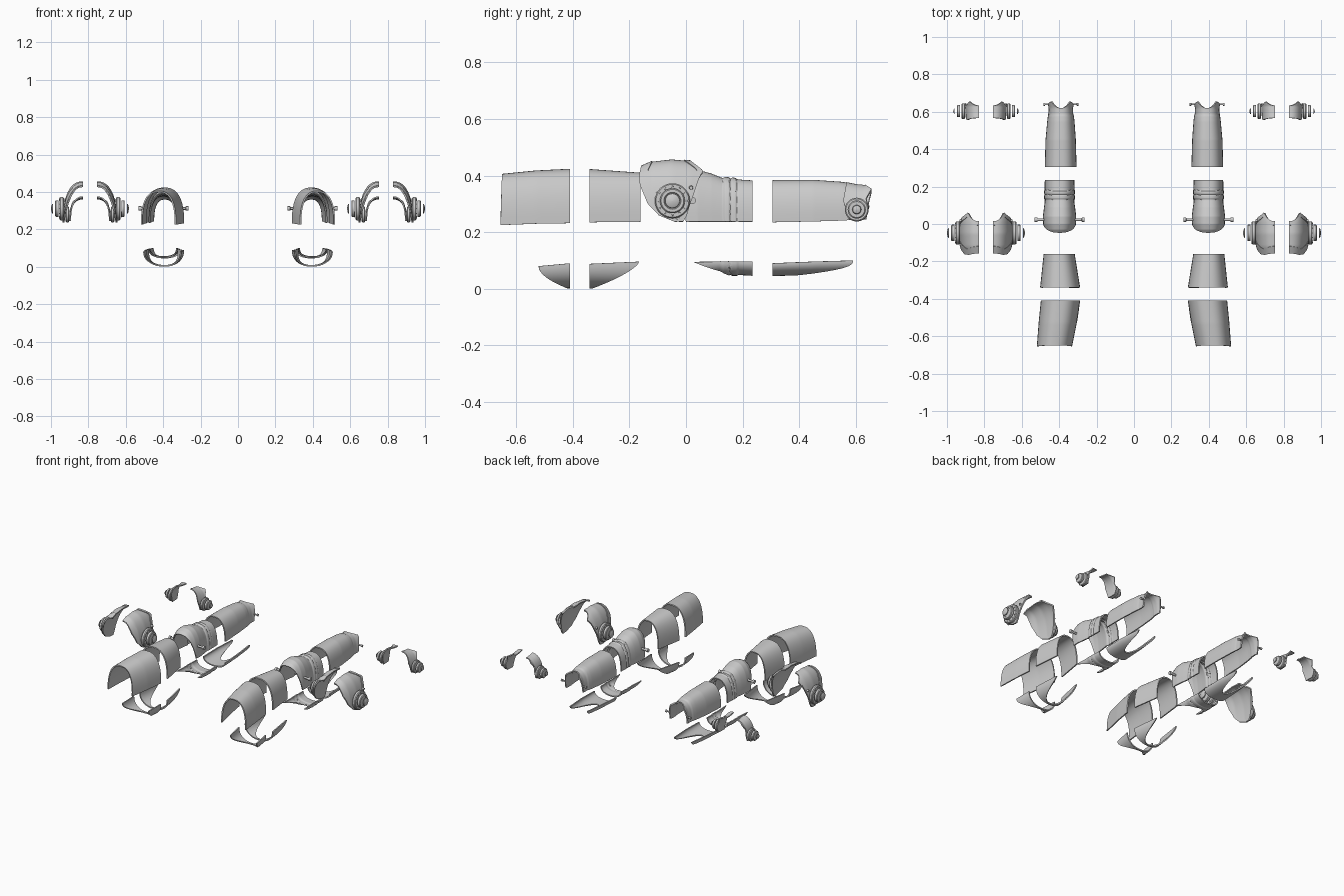
import bpy, bmesh, math

PAIR_X = 0.7915      # centre plane of each exploded joint-guard pair
N = 32


def interp(table, t):
    """Piecewise linear lookup; rows are (key, values...)."""
    if t <= table[0][0]:
        return table[0][1:]
    for a, b in zip(table, table[1:]):
        if t <= b[0]:
            k = (t - a[0]) / (b[0] - a[0])
            return [p + (q - p) * k for p, q in zip(a[1:], b[1:])]
    return table[-1][1:]


def finish(name, bm, thickness=0.0):
    me = bpy.data.meshes.new(name)
    bm.to_mesh(me)
    bm.free()
    ob = bpy.data.objects.new(name, me)
    bpy.context.collection.objects.link(ob)
    if thickness:
        s = ob.modifiers.new("Thickness", 'SOLIDIFY')
        s.thickness = thickness
        s.offset = -1
    m = ob.modifiers.new("Other leg", 'MIRROR')
    m.use_mirror_merge = False
    return ob


def grid_surface(name, point, rows, cols, axis, thickness=0.008):
    """Surface from point(i, j), oriented away from the (x, z) axis."""
    bm = bmesh.new()
    v = [[bm.verts.new(point(i / cols, j / rows)) for i in range(cols + 1)]
         for j in range(rows + 1)]
    for j in range(rows):
        for i in range(cols):
            bm.faces.new((v[j][i], v[j][i + 1], v[j + 1][i + 1], v[j + 1][i]))
    bm.normal_update()
    out = 0
    for f in bm.faces:
        c = f.calc_center_median()
        out += f.calc_area() * (f.normal.x * (c.x - axis[0]) + f.normal.z * (c.z - axis[1]))
    if out < 0:
        bmesh.ops.reverse_faces(bm, faces=bm.faces[:])
    return finish(name, bm, thickness)


def section(a, n):
    c, s = math.cos(a), max(0.0, math.sin(a))
    return math.copysign(abs(c) ** (2 / n), c), s ** (2 / n)


def shell(name, stations, y0, y1, up=1, n=2.5, rows=24):
    """Half tube; stations are (y, centre x, half width, rim z, height)."""
    def point(u, v):
        fx, fz = section(math.pi * u, n)
        y = y0(fz) + (y1(fz) - y0(fz)) * v
        cx, w, zb, h = interp(stations, y)
        return cx + w * fx, y, zb + up * h * fz
    return grid_surface(name, point, rows, N, (stations[0][1], stations[0][3]))


def guard(name, side, stations, front, back, n=2.4, lift=0.0, thickness=0.007):
    """Half of a joint guard; stations are (y, half width, base z, height)."""
    x0 = PAIR_X + side * 0.0375

    def point(u, v):
        fx, fz = section(math.pi / 2 * u, n)
        a, b = interp(front, fz)[0], interp(back, fz)[0]
        y = a + (b - a) * v
        w, zb, h = interp(stations, y)
        return x0 + side * (w + lift) * fx, y, zb + (h + lift) * fz
    return grid_surface(name, point, 20, 24, (x0, stations[0][2]), thickness)


def turned(name, side, y, z, profile, base=PAIR_X, steps=36):
    """Turned part about an x axis; profile is (distance, radius)."""
    bm = bmesh.new()
    rings = []
    for d, r in profile:
        rings.append([bm.verts.new((base + side * d, y + r * math.cos(2 * math.pi * k / steps),
                                    z + r * math.sin(2 * math.pi * k / steps)))
                      for k in range(steps)])
    for a, b in zip(rings, rings[1:]):
        for k in range(steps):
            q = (k + 1) % steps
            bm.faces.new((a[k], a[q], b[q], b[k]))
    bm.faces.new(rings[0])
    bm.faces.new(rings[-1])
    bmesh.ops.recalc_face_normals(bm, faces=bm.faces[:])
    return finish(name, bm)


def flat(y):
    return lambda q: y


# Thigh plates
thigh = [(-0.66, 0.426, 0.094, 0.225, 0.18), (-0.53, 0.408, 0.102, 0.23, 0.188),
         (-0.41, 0.393, 0.105, 0.232, 0.192), (-0.34, 0.395, 0.107, 0.235, 0.188),
         (-0.16, 0.40, 0.083, 0.237, 0.173)]
shell("thigh_upper_plate", thigh, lambda q: -0.655 + 0.005 * q, flat(-0.41))
shell("thigh_lower_plate", thigh, flat(-0.34), flat(-0.16))

# Thigh back plates, cut away toward the hip and the knee
thigh_back = [(-0.52, 0.405, 0.102, 0.08, 0.08), (-0.41, 0.393, 0.105, 0.09, 0.088),
              (-0.34, 0.395, 0.107, 0.088, 0.087), (-0.165, 0.40, 0.083, 0.096, 0.09)]
shell("thigh_back_upper_plate", thigh_back, lambda q: -0.52 + 0.1 * q * q, flat(-0.41), -1, 2.2)
shell("thigh_back_lower_plate", thigh_back, flat(-0.34),
      lambda q: -0.165 - 0.165 * q ** 1.5, -1, 2.2)

# Shin upper plate with knee dome and stepped bands
shin = [(-0.05, 0.398, 0.07, 0.237, 0.155), (-0.03, 0.398, 0.08, 0.237, 0.172),
        (0.0, 0.398, 0.088, 0.237, 0.183), (0.04, 0.398, 0.089, 0.237, 0.184),
        (0.09, 0.398, 0.083, 0.237, 0.17), (0.13, 0.398, 0.077, 0.237, 0.154),
        (0.138, 0.398, 0.082, 0.237, 0.158), (0.152, 0.398, 0.082, 0.237, 0.157),
        (0.156, 0.398, 0.078, 0.237, 0.152), (0.162, 0.398, 0.082, 0.237, 0.156),
        (0.176, 0.398, 0.082, 0.237, 0.155), (0.18, 0.398, 0.078, 0.237, 0.15),
        (0.186, 0.398, 0.08, 0.237, 0.149), (0.235, 0.398, 0.079, 0.237, 0.146)]
shell("shin_upper_plate", shin, lambda q: -0.047 * q, flat(0.235), rows=90)

# Shin lower plate with flared ankle ears
low = [(0.305, 0.392, 0.085, 0.235, 0.149), (0.45, 0.392, 0.081, 0.238, 0.147),
       (0.55, 0.391, 0.073, 0.241, 0.137), (0.58, 0.391, 0.069, 0.243, 0.13),
       (0.585, 0.391, 0.066, 0.243, 0.126), (0.62, 0.391, 0.065, 0.244, 0.123),
       (0.655, 0.391, 0.073, 0.245, 0.13)]
ear = [(0, 0.635), (0.5, 0.645), (0.8, 0.655), (1, 0.62)]
shell("shin_lower_plate", low, flat(0.305), lambda q: interp(ear, q)[0], rows=60)

# Calf plates
calf = [(0.025, 0.398, 0.085, 0.095, 0.056), (0.125, 0.398, 0.079, 0.096, 0.046),
        (0.133, 0.398, 0.082, 0.096, 0.05), (0.152, 0.398, 0.082, 0.096, 0.05),
        (0.156, 0.398, 0.078, 0.096, 0.046), (0.162, 0.398, 0.082, 0.096, 0.05),
        (0.18, 0.398, 0.082, 0.096, 0.05), (0.186, 0.398, 0.079, 0.096, 0.047),
        (0.235, 0.398, 0.079, 0.096, 0.05)]
shell("calf_upper_plate", calf, lambda q: 0.025 + 0.13 * q, flat(0.235), -1, 2.2, 60)
calf_low = [(0.305, 0.392, 0.085, 0.09, 0.045), (0.45, 0.392, 0.081, 0.096, 0.047),
            (0.59, 0.391, 0.068, 0.1, 0.045)]
shell("calf_lower_plate", calf_low, flat(0.305), lambda q: 0.59 - 0.2 * q ** 3, -1, 2.2)

# Pivot pins on shin plates
for s, label in ((-1, "inner"), (1, "outer")):
    pin = [(0, 0.007), (0.035, 0.007), (0.036, 0.012), (0.05, 0.012)]
    turned("knee_pin_" + label, s, 0.023, 0.312, pin, 0.398 + s * 0.083, 16)
    pin = [(0, 0.005), (0.02, 0.005), (0.021, 0.008), (0.03, 0.008)]
    turned("ankle_pin_" + label, s, 0.64, 0.29, pin, 0.391 + s * 0.064, 16)

# Knee and ankle guards, each an inner and an outer half
knee = [(-0.165, 0.088, 0.237, 0.192), (-0.12, 0.1, 0.237, 0.212), (-0.05, 0.107, 0.237, 0.22),
        (0.015, 0.104, 0.237, 0.214), (0.062, 0.096, 0.237, 0.205)]
knee_front = [(0, -0.04), (0.1, -0.095), (0.3, -0.135), (0.67, -0.163), (0.87, -0.165), (1, -0.158)]
knee_back = [(0, -0.01), (0.05, 0.0), (0.25, 0.012), (0.5, 0.03), (0.75, 0.047),
             (0.87, 0.062), (1, 0.015)]
trim_back = [(q, y - 0.022) for q, y in knee_back]
trim_front = [(q, y + 0.025 + 0.02 * abs(math.sin(7 * q))) for q, y in knee_front]
ankle = [(0.555, 0.07, 0.245, 0.134), (0.6, 0.072, 0.245, 0.125), (0.63, 0.074, 0.245, 0.122),
         (0.655, 0.082, 0.245, 0.128)]
ankle_front = [(0, 0.575), (0.5, 0.555), (1, 0.567)]
ankle_back = [(0, 0.63), (0.35, 0.645), (0.6, 0.635), (0.85, 0.655), (1, 0.633)]

for s, label in ((-1, "inner"), (1, "outer")):
    guard("knee_guard_" + label, s, knee, knee_front, knee_back)
    guard("knee_guard_back_trim_" + label, s, knee, trim_back, knee_back, lift=0.003, thickness=0.004)
    guard("knee_guard_front_trim_" + label, s, knee, knee_front, trim_front, lift=0.003, thickness=0.004)
    guard("ankle_guard_" + label, s, ankle, ankle_front, ankle_back)

    # Knee hub discs, bolts and cap
    turned("knee_hub_flange_" + label, s, -0.048, 0.311,
           [(0.14, 0.058), (0.145, 0.062), (0.157, 0.062), (0.162, 0.058), (0.162, 0.042),
            (0.159, 0.04), (0.159, 0.001)])
    turned("knee_hub_disc_" + label, s, -0.048, 0.311,
           [(0.168, 0.044), (0.182, 0.044), (0.186, 0.04), (0.186, 0.03), (0.182, 0.028), (0.182, 0.001)])
    turned("knee_hub_cap_" + label, s, -0.048, 0.311,
           [(0.197, 0.026), (0.202, 0.025), (0.206, 0.017), (0.2085, 0.001)])
    for k in range(12):
        a = 2 * math.pi * k / 12
        turned("knee_hub_bolt_" + label, s, -0.048 + 0.05 * math.cos(a), 0.311 + 0.05 * math.sin(a),
               [(0.16, 0.004), (0.1645, 0.003)], steps=8)
    turned("knee_guard_rivet_" + label, s, 0.018, 0.357, [(0.128, 0.008), (0.142, 0.006)], steps=12)

    # Ankle hub discs
    turned("ankle_hub_flange_" + label, s, 0.603, 0.28,
           [(0.112, 0.038), (0.116, 0.042), (0.126, 0.042), (0.13, 0.038), (0.13, 0.028),
            (0.127, 0.026), (0.127, 0.001)])
    turned("ankle_hub_disc_" + label, s, 0.603, 0.28,
           [(0.14, 0.032), (0.152, 0.032), (0.156, 0.028), (0.156, 0.001)])
    turned("ankle_hub_cap_" + label, s, 0.603, 0.28,
           [(0.167, 0.016), (0.171, 0.014), (0.175, 0.001)])

# Apply modifiers and shade
bpy.ops.object.select_all(action='SELECT')
bpy.context.view_layer.objects.active = bpy.context.selected_objects[0]
bpy.ops.object.convert(target='MESH')
bpy.ops.object.shade_smooth_by_angle(angle=math.radians(35))
